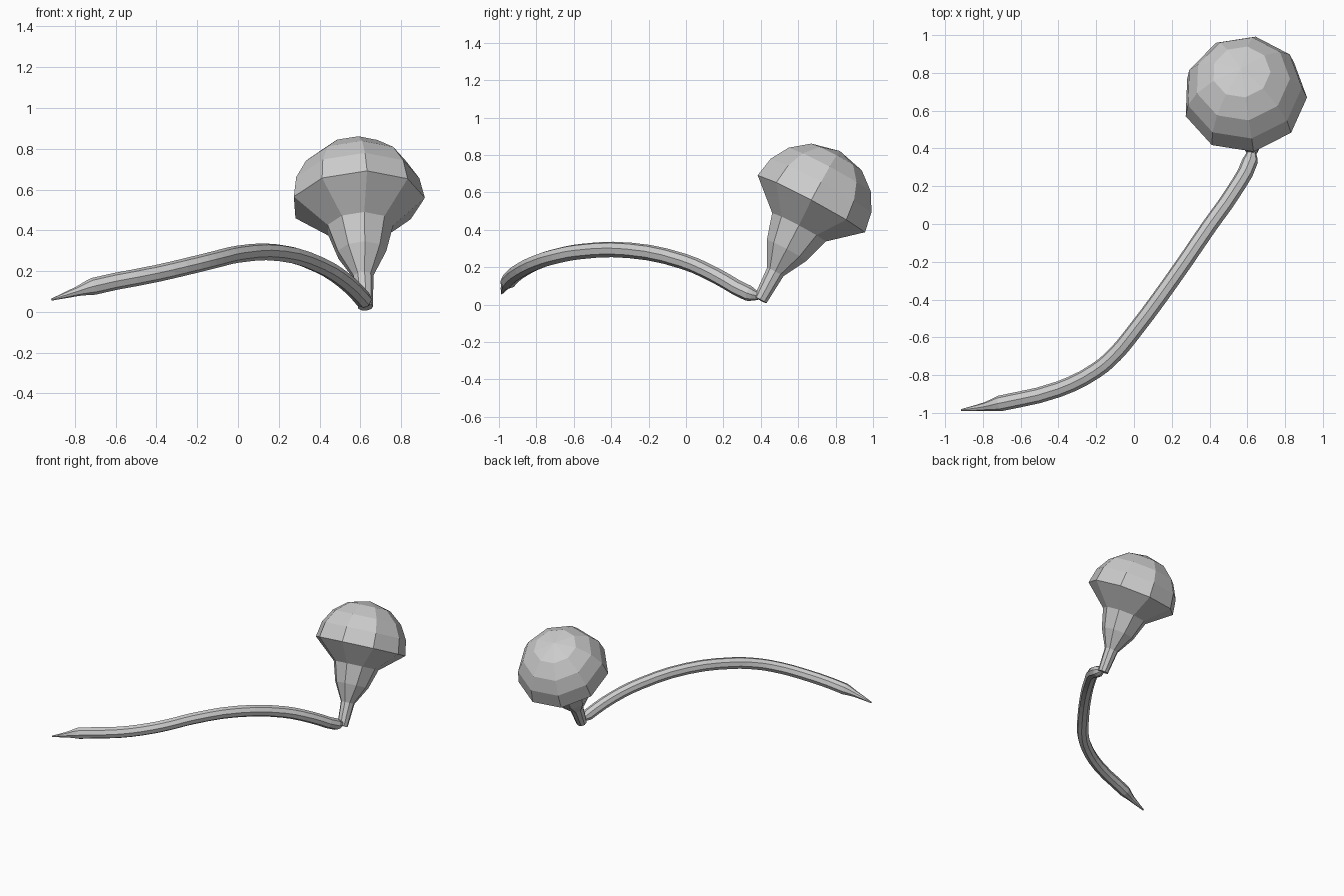
import bpy, bmesh, math
from mathutils import Vector

if "Cube" in bpy.data.objects:
    bpy.data.objects.remove(bpy.data.objects["Cube"])

SIDES = 9

# bulb: nine-sided profile turned around a tilted axis
centre = Vector((0.587, 0.67, 0.535))
axis = Vector((-0.065, 0.47, 0.88)).normalized()
u = Vector((1, 0, 0))
u = (u - axis * u.dot(axis)).normalized()
v = axis.cross(u)

# (distance along the axis, radius): neck, then a faceted dome
profile = [(-0.58, 0.038), (-0.41, 0.05), (-0.28, 0.122), (-0.14, 0.165)]
profile += [(0.325 * math.sin(math.radians(a)), 0.33 * math.cos(math.radians(a)))
            for a in (0, 20, 40, 62)]

bm = bmesh.new()
rings = []
for s, r in profile:
    ring = []
    for i in range(SIDES):
        t = math.radians(-2) + 2 * math.pi * i / SIDES
        ring.append(bm.verts.new(centre + axis * s + (u * math.cos(t) + v * math.sin(t)) * r))
    rings.append(ring)
for a, b in zip(rings, rings[1:]):
    for i in range(SIDES):
        j = (i + 1) % SIDES
        bm.faces.new((a[i], a[j], b[j], b[i]))
bm.faces.new(rings[0][::-1])
pole = bm.verts.new(centre + axis * 0.325)
for i in range(SIDES):
    bm.faces.new((rings[-1][i], rings[-1][(i + 1) % SIDES], pole))
mesh = bpy.data.meshes.new("bulb")
bm.to_mesh(mesh)
bm.free()
bpy.context.collection.objects.link(bpy.data.objects.new("bulb", mesh))

# tail: eight-sided bent tube (x, y, z, relative radius), pinched at both ends
path = [
    (0.622, 0.39, 0.045, 0.5), (0.615, 0.335, 0.06, 1.0), (0.52, 0.16, 0.155, 1.0),
    (0.40, -0.01, 0.23, 1.0), (0.20, -0.30, 0.29, 1.0), (0.0, -0.57, 0.283, 1.0),
    (-0.10, -0.69, 0.26, 1.0), (-0.20, -0.775, 0.235, 1.0), (-0.40, -0.875, 0.188, 1.0),
    (-0.71, -0.95, 0.125, 1.0), (-0.79, -0.967, 0.10, 0.55), (-0.915, -0.985, 0.06, 0.12),
]
curve = bpy.data.curves.new("tail", 'CURVE')
curve.dimensions = '3D'
curve.bevel_depth = 0.042
curve.bevel_resolution = 2
curve.resolution_u = 3
curve.use_fill_caps = True
spline = curve.splines.new('BEZIER')
spline.bezier_points.add(len(path) - 1)
for p, (x, y, z, r) in zip(spline.bezier_points, path):
    p.co = (x, y, z)
    p.radius = r
    p.handle_left_type = p.handle_right_type = 'AUTO'
spline.use_smooth = False
bpy.context.collection.objects.link(bpy.data.objects.new("tail", curve))
